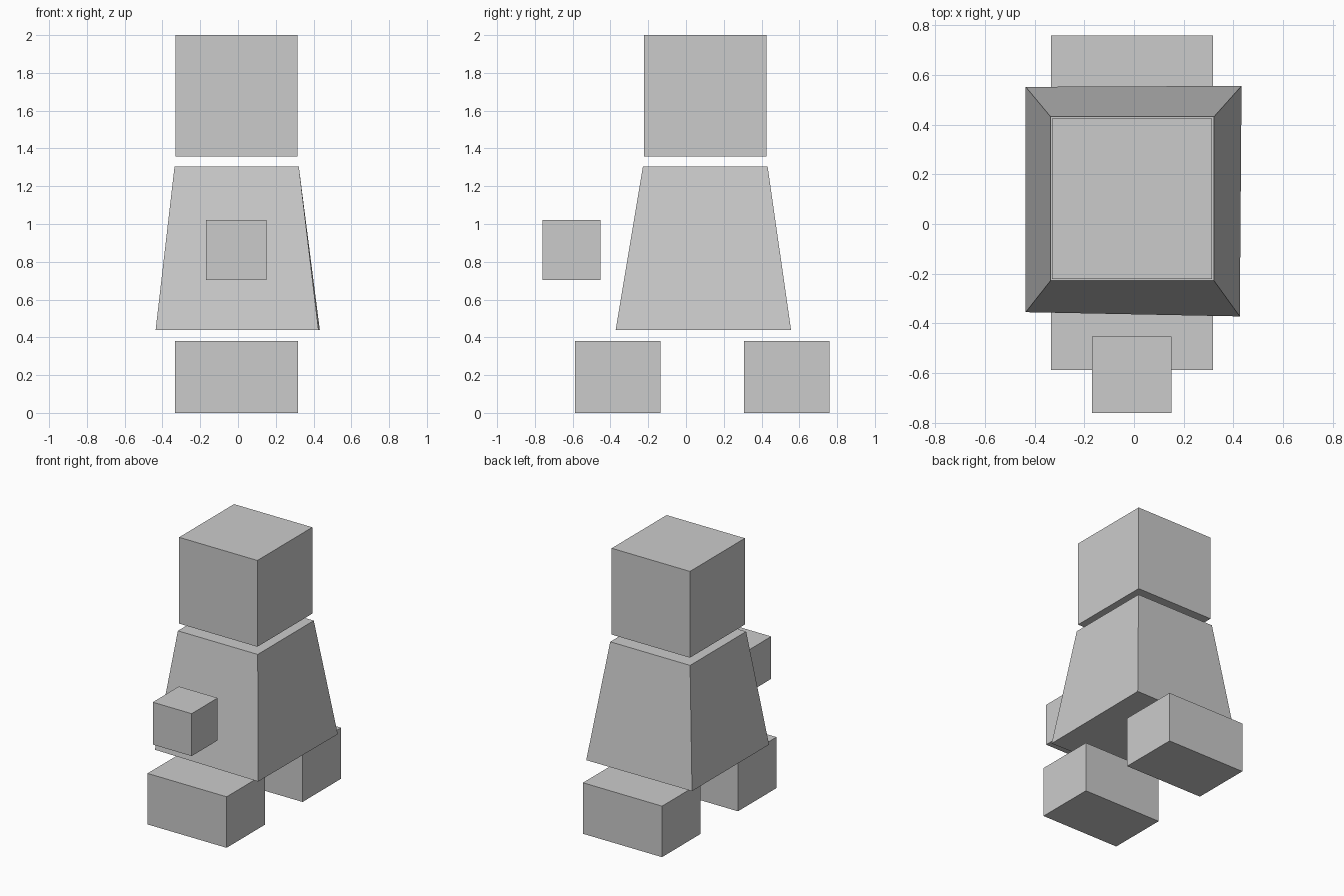
import bpy
import bmesh
from mathutils import Vector

if "Cube" in bpy.data.objects:
    bpy.data.objects.remove(bpy.data.objects["Cube"], do_unlink=True)

grey = bpy.data.materials.new("plain grey")
grey.use_nodes = True
colour = (0.6, 0.6, 0.6, 1)
grey.diffuse_color = colour
grey.node_tree.nodes["Principled BSDF"].inputs["Base Color"].default_value = colour


def block(name, low, high, base=None):
    """Box between two corners; base optionally moves the four bottom corners,
    keyed by (on the +x side, on the +y side)."""
    low, high = Vector(low), Vector(high)
    bm = bmesh.new()
    bmesh.ops.create_cube(bm, size=1)
    for v in bm.verts:
        side = (v.co.x > 0, v.co.y > 0)
        bottom = v.co.z < 0
        v.co = [a + (b - a) * (c + 0.5) for a, b, c in zip(low, high, v.co)]
        if base and bottom:
            v.co.x, v.co.y = base[side]
    mesh = bpy.data.meshes.new(name)
    bm.to_mesh(mesh)
    bm.free()
    mesh.materials.append(grey)
    obj = bpy.data.objects.new(name, mesh)
    bpy.context.collection.objects.link(obj)
    return obj


# Head
block("head", (-0.33, -0.222, 1.357), (0.315, 0.425, 2))

# Tapered body with a slightly uneven hem
hem = {
    (False, False): (-0.436, -0.355),
    (True, False): (0.426, -0.372),
    (False, True): (-0.436, 0.552),
    (True, True): (0.433, 0.556),
}
block("body", (-0.336, -0.228, 0.44), (0.322, 0.432, 1.304), hem)

# Feet, front and back
for name, y in (("front_foot", -0.588), ("back_foot", 0.306)):
    block(name, (-0.334, y, 0), (0.318, y + 0.453, 0.38))

# Hand floating in front of the body
block("front_hand", (-0.17, -0.76, 0.704), (0.15, -0.453, 1.02))
